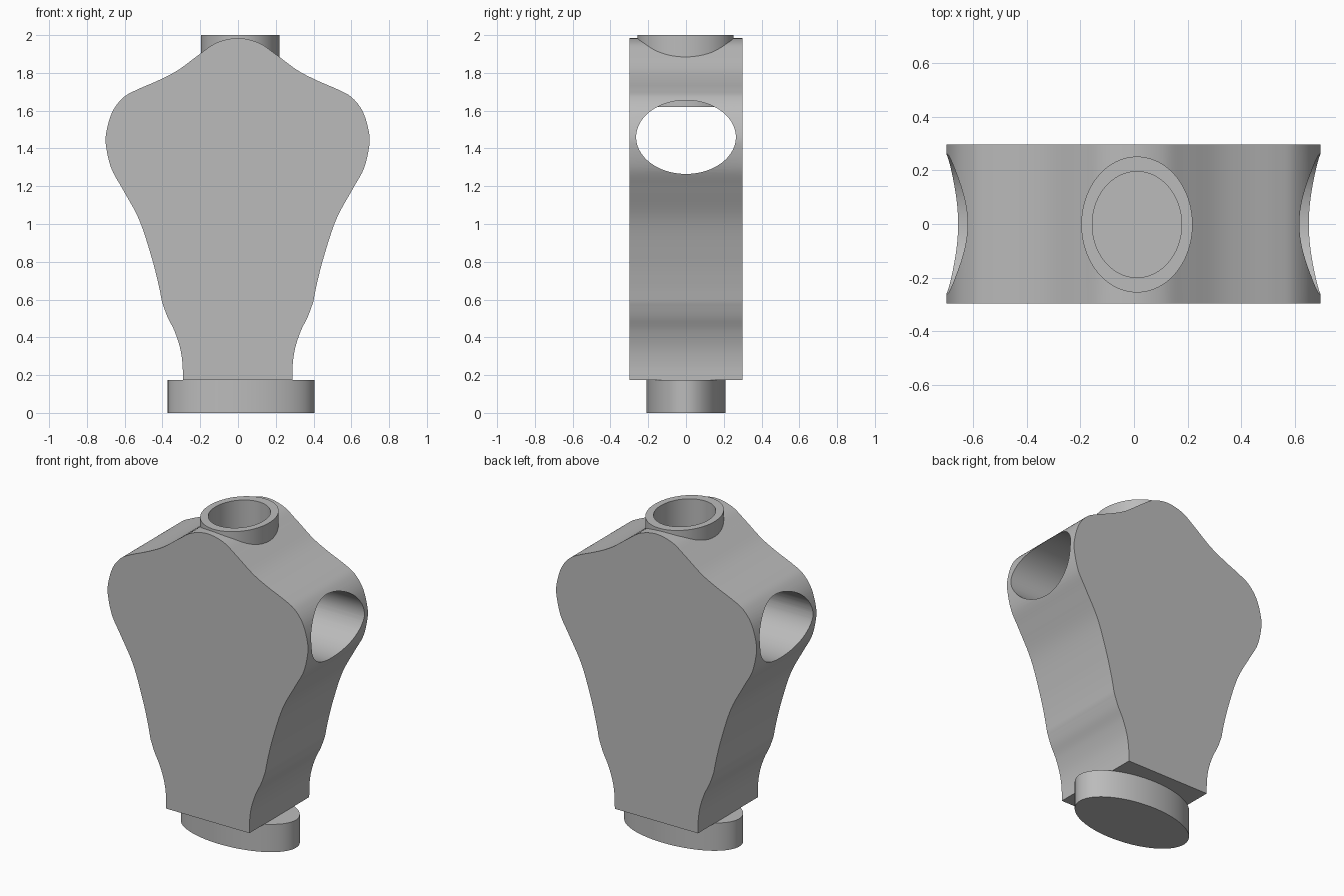
import bpy, bmesh, math
from mathutils import Vector

if "Cube" in bpy.data.objects:
    bpy.data.objects.remove(bpy.data.objects["Cube"], do_unlink=True)

# Single plain grey
GREY = (0.5, 0.5, 0.5, 1)
mat = bpy.data.materials.new("plain grey")
mat.use_nodes = True
mat.diffuse_color = GREY
mat.node_tree.nodes["Principled BSDF"].inputs["Base Color"].default_value = GREY


def make_object(name, bm):
    bmesh.ops.recalc_face_normals(bm, faces=bm.faces)
    mesh = bpy.data.meshes.new(name)
    bm.to_mesh(mesh)
    bm.free()
    mesh.materials.append(mat)
    obj = bpy.data.objects.new(name, mesh)
    bpy.context.collection.objects.link(obj)
    return obj


def smooth(obj):
    bpy.ops.object.select_all(action="DESELECT")
    obj.select_set(True)
    bpy.context.view_layer.objects.active = obj
    bpy.ops.object.shade_smooth_by_angle(angle=math.radians(30))


def elliptic_stack(name, rings, center, along_x=False, sides=96):
    """Closed solid through rings of (radius a, radius b, height)."""
    bm = bmesh.new()
    loops = []
    for a, b, h in rings:
        loop = []
        for i in range(sides):
            t = math.tau * i / sides
            p = Vector((a * math.cos(t), b * math.sin(t), h))
            if along_x:
                p = Vector((p.z, p.x, p.y))
            loop.append(bm.verts.new(p + Vector(center)))
        loops.append(loop)
    for low, high in zip(loops, loops[1:]):
        for i in range(sides):
            j = (i + 1) % sides
            bm.faces.new((low[i], low[j], high[j], high[i]))
    bm.faces.new(loops[0][::-1])
    bm.faces.new(loops[-1])
    return make_object(name, bm)


def spline(points, steps=6):
    """Catmull-Rom curve through the points."""
    pts = [Vector(p) for p in points]
    pts = [2 * pts[0] - pts[1]] + pts + [2 * pts[-1] - pts[-2]]
    out = []
    for a, b, c, d in zip(pts, pts[1:], pts[2:], pts[3:]):
        for k in range(steps):
            t = k / steps
            out.append(0.5 * (2 * b + (c - a) * t + (2 * a - 5 * b + 4 * c - d) * t * t
                              + (3 * b - a - 3 * c + d) * t ** 3))
    return out + [pts[-2]]


def cut(obj, cutter):
    cutter.hide_render = True
    mod = obj.modifiers.new("cut", "BOOLEAN")
    mod.operation = "DIFFERENCE"
    mod.solver = "EXACT"
    mod.object = cutter
    bpy.context.view_layer.objects.active = obj
    bpy.ops.object.modifier_apply(modifier=mod.name)
    bpy.data.objects.remove(cutter, do_unlink=True)


# Torso: mirrored half outline, extruded front to back
shoulder = spline([(-0.11, 1.96), (0, 1.984), (0.11, 1.96), (0.2, 1.9), (0.315, 1.815),
                   (0.42, 1.76), (0.535, 1.71), (0.607, 1.668), (0.665, 1.59),
                   (0.697, 1.475), (0.694, 1.395), (0.667, 1.29), (0.614, 1.194)])[6:]
side = spline([(0.614, 1.194), (0.522, 1.024), (0.456, 0.825), (0.42, 0.685), (0.4, 0.586)])
waist = spline([(0.4, 0.586), (0.372, 0.51), (0.335, 0.435), (0.305, 0.345),
                (0.292, 0.26), (0.29, 0.175)])
half = shoulder + side[1:] + waist[1:]
outline = half + [Vector((-p.x, p.y)) for p in reversed(half[1:])]
bm = bmesh.new()
face = bm.faces.new([bm.verts.new((p.x - 0.002, -0.298, p.y)) for p in outline])
ext = bmesh.ops.extrude_face_region(bm, geom=[face])
bmesh.ops.translate(bm, vec=(0, 0.596, 0),
                    verts=[v for v in ext["geom"] if isinstance(v, bmesh.types.BMVert)])
torso = make_object("torso", bm)

# Arm bore through both shoulders, and room for the neck socket
cut(torso, elliptic_stack("arm_bore_cutter", [(0.264, 0.195, -1), (0.264, 0.195, 1)],
                          (0, 0, 1.46), along_x=True))
NECK = (0.011, -0.002, 0)
cut(torso, elliptic_stack("neck_cutter", [(0.187, 0.226, 1.635), (0.187, 0.226, 2.2)], NECK))
smooth(torso)

# Neck socket: hollow cup whose closed floor reaches down into the arm bore
neck = elliptic_stack("neck_socket", [(0.208, 0.254, 1.62), (0.208, 0.254, 2.0),
                                      (0.167, 0.198, 2.0), (0.167, 0.198, 1.65)], NECK)
smooth(neck)

# Hip disc under the torso
hip = elliptic_stack("hip_disc", [(0.388, 0.21, 0), (0.388, 0.21, 0.175)], (0.016, 0, 0))
smooth(hip)
